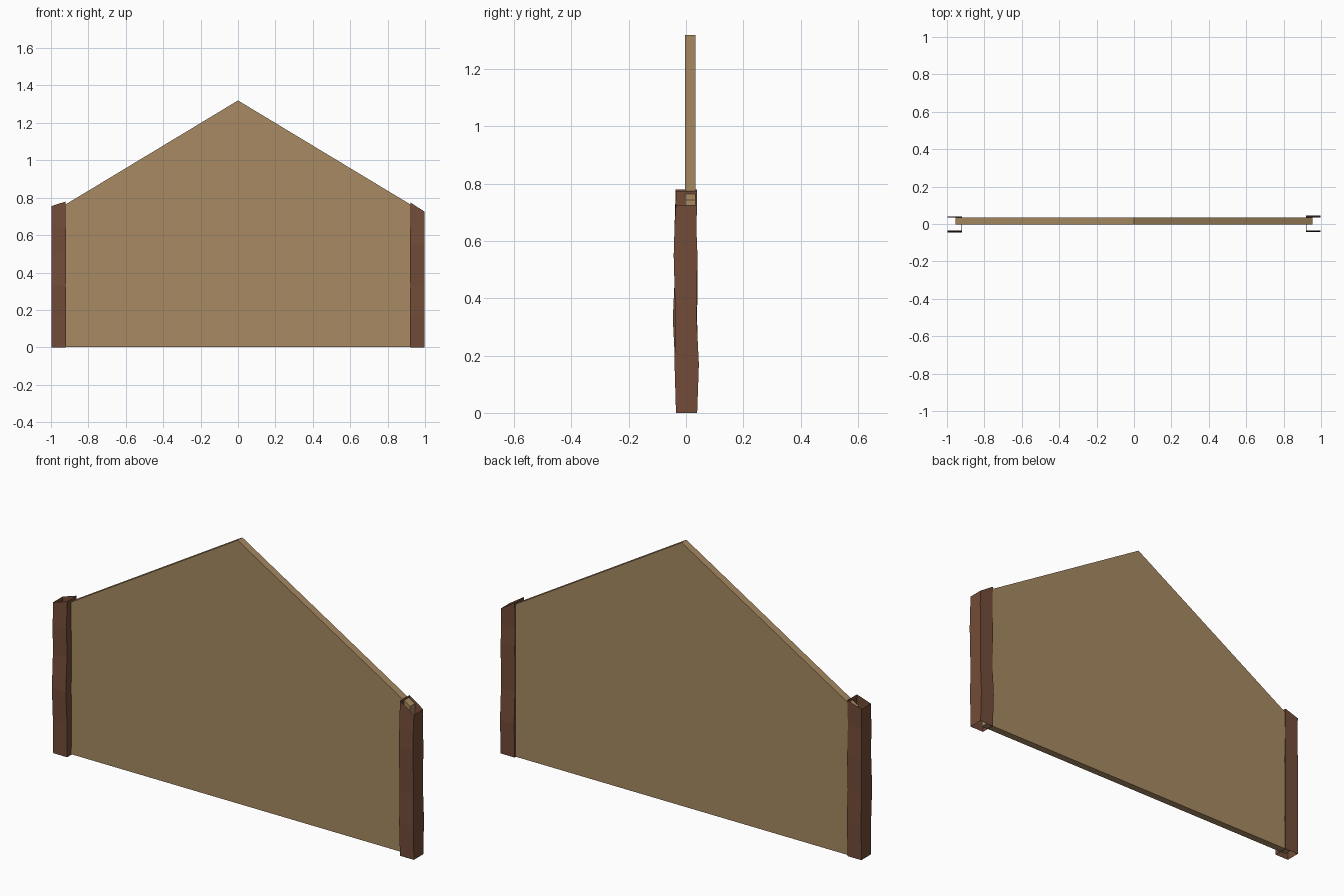
import bpy, bmesh

if "Cube" in bpy.data.objects:
    bpy.data.objects.remove(bpy.data.objects["Cube"])


def material(name, rgb):
    m = bpy.data.materials.new(name)
    m.diffuse_color = (*rgb, 1)
    m.use_nodes = True
    m.node_tree.nodes["Principled BSDF"].inputs["Base Color"].default_value = m.diffuse_color
    return m


def make_object(name, bm, mat):
    me = bpy.data.meshes.new(name)
    bm.to_mesh(me)
    bm.free()
    me.materials.append(mat)
    ob = bpy.data.objects.new(name, me)
    bpy.context.collection.objects.link(ob)
    return ob


plaster = material("tan plaster", (0.39, 0.254, 0.122))
timber = material("dark timber", (0.171, 0.073, 0.04))

# Gable panel: pentagon extruded along y
bm = bmesh.new()
outline = [(-0.955, 0.003), (0.955, 0.003), (0.955, 0.744), (0, 1.32), (-0.955, 0.744)]
face = bm.faces.new([bm.verts.new((x, -0.003, z)) for x, z in outline])
ext = bmesh.ops.extrude_face_region(bm, geom=[face])
bmesh.ops.translate(bm, vec=(0, 0.037, 0),
                    verts=[v for v in ext["geom"] if isinstance(v, bmesh.types.BMVert)])
bmesh.ops.recalc_face_normals(bm, faces=bm.faces)
make_object("gable_panel", bm, plaster)


# Corner posts: uneven four-sided tubes, open at both ends, with slanted tops
def post(name, side, rings, top_outer, top_inner):
    bm = bmesh.new()
    prev = None
    for i, (z, front, back, dx) in enumerate(rings):
        last = i == len(rings) - 1
        zo, zi = (top_outer, top_inner) if last else (z, z)
        xo, xi = side * 0.998, side * (0.921 - dx)
        ring = [bm.verts.new(c) for c in ((xo, front, zo), (xi, front, zi),
                                          (xi, back, zi), (xo, back, zo))]
        if prev:
            for k in range(4):
                j = (k + 1) % 4
                quad = [prev[k], prev[j], ring[j], ring[k]]
                bm.faces.new(quad if side < 0 else quad[::-1])
        prev = ring
    make_object(name, bm, timber)


# Each ring: height, front y, back y, inward bulge
post("left_post", -1, [(0, -0.035, 0.039, 0), (0.17, -0.038, 0.041, 0.001),
                       (0.33, -0.046, 0.039, 0), (0.50, -0.038, 0.040, 0.001),
                       (0.65, -0.040, 0.036, 0), (0.75, -0.036, 0.039, 0)], 0.755, 0.78)
post("right_post", 1, [(0, -0.035, 0.039, 0), (0.17, -0.040, 0.045, 0.001),
                       (0.33, -0.037, 0.037, 0), (0.55, -0.043, 0.040, 0.001),
                       (0.65, -0.040, 0.036, 0), (0.75, -0.035, 0.039, 0)], 0.725, 0.775)
